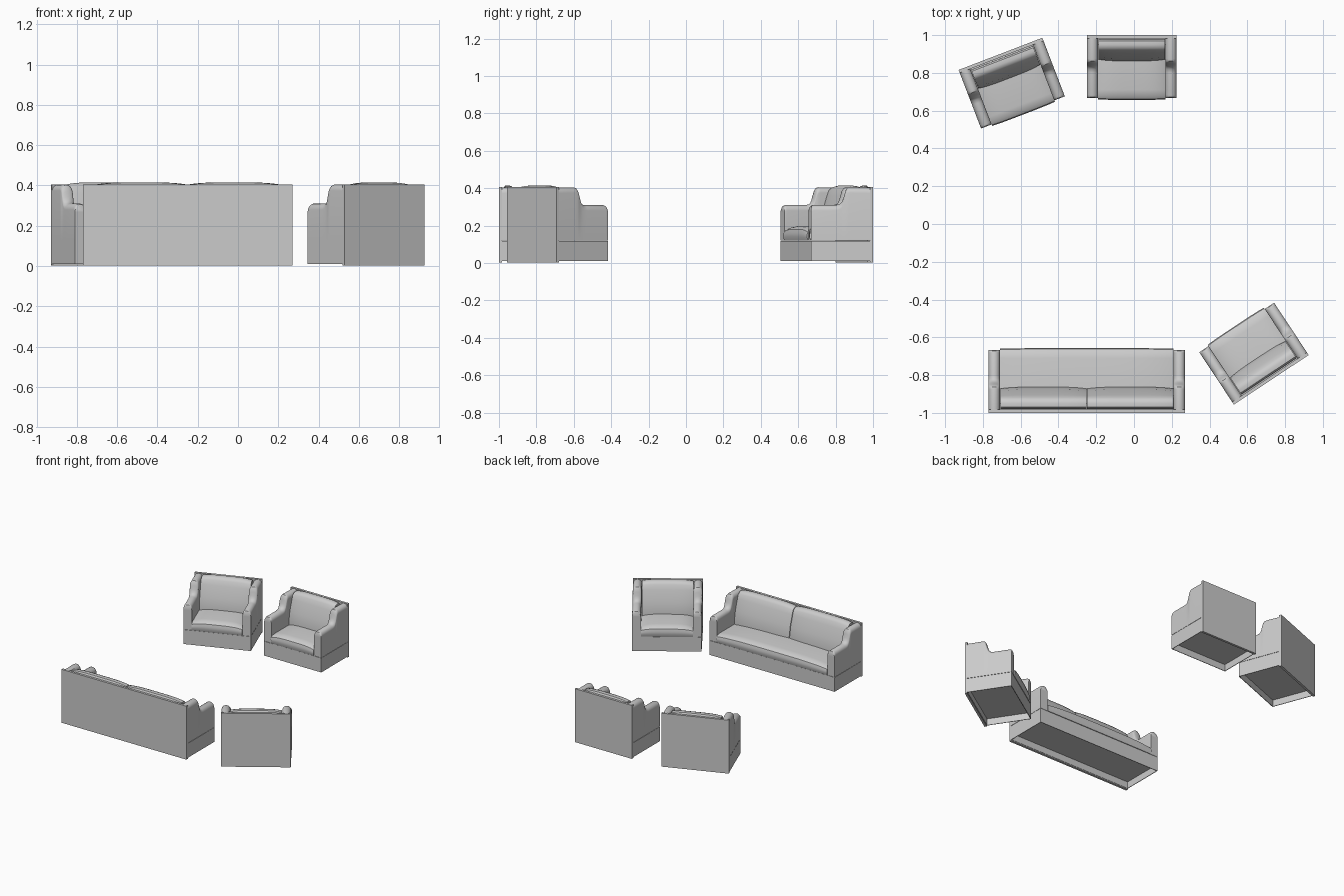
import bpy, bmesh, math
from mathutils import Matrix

if "Cube" in bpy.data.objects:
    bpy.data.objects.remove(bpy.data.objects["Cube"])

ARM, HALF = 0.06, 0.17      # arm width, half depth of every piece


def finish(name, bm, place):
    bmesh.ops.recalc_face_normals(bm, faces=bm.faces)
    me = bpy.data.meshes.new(name)
    bm.to_mesh(me)
    bm.free()
    me.shade_smooth()
    me.set_sharp_from_angle(angle=math.radians(40))
    ob = bpy.data.objects.new(name, me)
    bpy.context.collection.objects.link(ob)
    ob.matrix_world = place
    return ob


def loft(name, rings, place):
    """Skin a row of closed rings and cap both ends."""
    bm = bmesh.new()
    rows = [[bm.verts.new(p) for p in r] for r in rings]
    n = len(rows[0])
    for a, b in zip(rows, rows[1:]):
        for i in range(n):
            j = (i + 1) % n
            bm.faces.new((a[i], a[j], b[j], b[i]))
    bm.faces.new(rows[0])
    bm.faces.new(rows[-1])
    return finish(name, bm, place)


def box(name, x, y, z, place, recess=0):
    """Box; a recess pushes the underside up inside a thin rim."""
    bm = bmesh.new()
    size = [b - a for a, b in (x, y, z)]
    mid = [(a + b) / 2 for a, b in (x, y, z)]
    bmesh.ops.create_cube(bm, size=1, matrix=Matrix.Translation(mid) @ Matrix.Diagonal((*size, 1)))
    if recess:
        bm.normal_update()
        under = [f for f in bm.faces if f.normal.z < -0.9]
        bmesh.ops.inset_region(bm, faces=under, thickness=0.006)
        inner = bmesh.ops.extrude_face_region(bm, geom=under)["geom"]
        bmesh.ops.delete(bm, geom=under, context='FACES')
        bmesh.ops.translate(bm, vec=(0, 0, recess),
                            verts=[v for v in inner if isinstance(v, bmesh.types.BMVert)])
    return finish(name, bm, place)


def cushion(name, x0, x1, edge, middle, place, steps=16):
    """Side profile swept across x, swelling from edge to middle."""
    rings = []
    for i in range(steps + 1):
        t = -math.cos(math.pi * i / steps)
        k = 1 - t ** 4
        x = (x0 + x1) / 2 + t * (x1 - x0) / 2
        rings.append([(x, a[0] + k * (b[0] - a[0]), a[1] + k * (b[1] - a[1]))
                      for a, b in zip(edge, middle)])
    return loft(name, rings, place)


# arm top line (y, z), seat and back cushion profiles (y, z)
ARM_LINE = [(-.162, .298), (-.158, .306), (-.148, .31), (-.03, .31), (-.01, .314), (.002, .325),
            (.011, .345), (.018, .37), (.025, .392), (.032, .402), (.045, .405), (.155, .403)]
SEAT_EDGE = [(-.164, .12), (-.169, .135), (-.17, .15), (-.165, .165), (-.15, .174),
             (-.12, .178), (.12, .178), (.12, .12)]
SEAT_MID = [(-.165, .12), (-.172, .14), (-.173, .16), (-.168, .18), (-.152, .191),
            (-.12, .198), (.12, .198), (.12, .12)]
BACK_EDGE = [(.042, .15), (.042, .2), (.055, .28), (.08, .36), (.09, .388), (.103, .4),
             (.12, .404), (.138, .402), (.147, .392), (.149, .15)]
BACK_MID = [(.033, .15), (.033, .2), (.046, .28), (.075, .36), (.088, .395), (.101, .41),
            (.118, .415), (.138, .413), (.147, .4), (.149, .15)]


def seating(prefix, width, backs, x, y, angle):
    place = Matrix.Translation((x, y, 0)) @ Matrix.Rotation(math.radians(angle), 4, 'Z')
    w = width / 2
    inner = w - ARM
    # skirt with recessed underside, and full-width back panel
    box(prefix + "_base", (-w, w), (-.162, .155), (.01, .118), place, recess=.05)
    box(prefix + "_back_panel", (-w, w), (.153, HALF), (.003, .405), place)
    # round-topped arms
    r = ARM / 2
    for side, s in (("left", -1), ("right", 1)):
        rings = []
        for py, h in ARM_LINE:
            c = s * (w - r)
            ring = [(c + r * math.cos(a), py, h - r + r * math.sin(a))
                    for a in (math.pi * i / 10 for i in range(11))]
            rings.append([(c + r, py, .12)] + ring + [(c - r, py, .12)])
        loft(f"{prefix}_{side}_arm", rings, place)
    # seat and back cushions
    cushion(prefix + "_seat", -inner, inner, SEAT_EDGE, SEAT_MID, place)
    step = 2 * inner / backs
    for i in range(backs):
        a = -inner + i * step
        cushion(f"{prefix}_back_cushion_{i + 1}", a + .002, a + step - .002,
                BACK_EDGE, BACK_MID, place)


seating("sofa", 1.04, 2, -.25, -.83, 180)
seating("straight_armchair", .475, 1, -.012, .83, 0)
seating("left_armchair", .475, 1, -.646, .742, 21)
seating("right_armchair", .475, 1, .633, -.683, 213.5)
